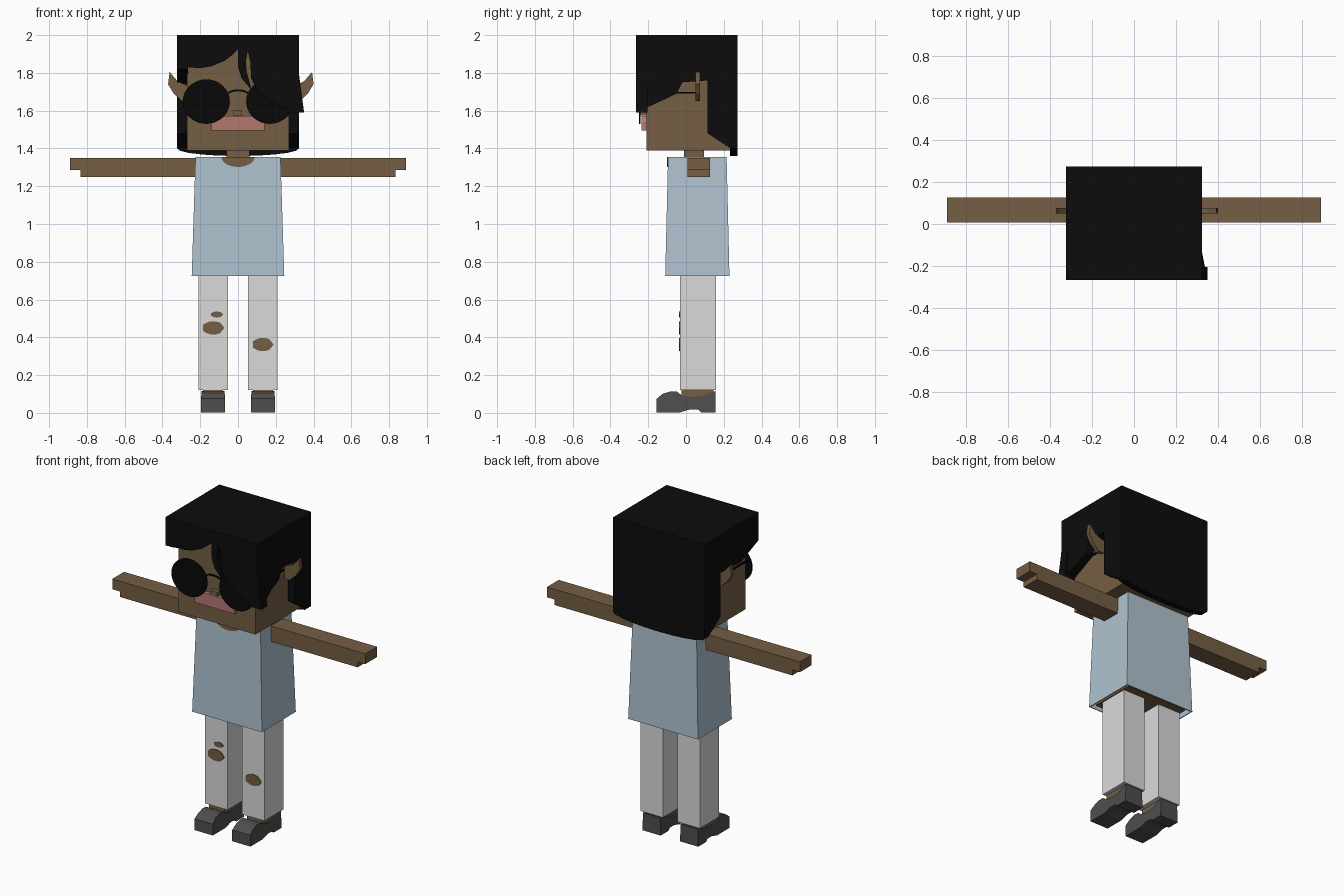
import bpy, bmesh, math
from mathutils import Matrix, Vector

cube = bpy.data.objects.get("Cube")
if cube:
    bpy.data.objects.remove(cube, do_unlink=True)


def material(name, hex_code):
    srgb = [int(hex_code[i:i + 2], 16) / 255 for i in (0, 2, 4)]
    rgb = [c / 12.92 if c < 0.04 else ((c + 0.055) / 1.055) ** 2.4 for c in srgb]
    mat = bpy.data.materials.new(name)
    mat.use_nodes = True
    mat.diffuse_color = (*rgb, 1)
    bsdf = mat.node_tree.nodes["Principled BSDF"]
    bsdf.inputs["Base Color"].default_value = (*rgb, 1)
    bsdf.inputs["Roughness"].default_value = 0.9
    return mat


skin = material("brown skin", "755E44")
hair = material("black hair", "0C0C0C")
glass = material("black glass", "080808")
lip = material("rose lips", "B4786F")
cloth = material("pale blue cloth", "B0C3D0")
denim = material("light grey denim", "DADADA")
leather = material("dark grey leather", "4E4E4E")


def finish(name, bm, mat):
    bmesh.ops.recalc_face_normals(bm, faces=bm.faces)
    mesh = bpy.data.meshes.new(name)
    bm.to_mesh(mesh)
    bm.free()
    mesh.materials.append(mat)
    obj = bpy.data.objects.new(name, mesh)
    bpy.context.collection.objects.link(obj)
    return obj


def prism(name, points, axis, low, high, mat):
    """Extrude a flat outline along an axis from low to high."""
    bm = bmesh.new()

    def place(p, d):
        return {"x": (d, *p), "y": (p[0], d, p[1]), "z": (*p, d)}[axis]

    face = bm.faces.new([bm.verts.new(place(p, low)) for p in points])
    grown = bmesh.ops.extrude_face_region(bm, geom=[face])["geom"]
    shift = Vector(place((0, 0), high - low))
    bmesh.ops.translate(bm, vec=shift, verts=[v for v in grown if isinstance(v, bmesh.types.BMVert)])
    return finish(name, bm, mat)


def box(name, x, y, z, mat):
    return prism(name, [(x[0], y[0]), (x[1], y[0]), (x[1], y[1]), (x[0], y[1])], "z", *z, mat)


def ellipse(cx, cz, rx, rz, start=0, end=2 * math.pi, n=14):
    return [(cx + rx * math.cos(start + (end - start) * i / n),
             cz + rz * math.sin(start + (end - start) * i / n)) for i in range(n)]


# Head, neck and face
box("head", (-0.27, 0.27), (-0.21, 0.236), (1.39, 1.97), skin)
box("neck", (-0.06, 0.06), (-0.01, 0.095), (1.33, 1.4), skin)
box("nose", (-0.025, 0.022), (-0.24, -0.2), (1.575, 1.603), skin)
prism("lips", [(-0.14, 1.495), (0.14, 1.495), (0.14, 1.54), (0.12, 1.572), (-0.115, 1.572), (-0.14, 1.54)],
      "y", -0.235, -0.2, lip)
for side, word, shift in ((1, "left", 0.03), (-1, "right", 0)):
    outline = [(0.26, 1.65), (0.295, 1.65), (0.34, 1.69), (0.37, 1.74), (0.362, 1.805), (0.32, 1.755), (0.26, 1.73)]
    prism(word + "_ear", [(side * (x + shift), z) for x, z in outline], "y", 0.05, 0.075, skin)

# Hair: cap, swept fringe, side panels and curved back
top, edge, front, back = 2.0, 0.322, -0.266, 0.273
box("hair_cap", (-edge, edge), (front, back), (1.94, top), hair)
fringe = [(-edge, top), (-edge, 1.82), (-0.26, 1.83), (-0.2, 1.825), (-0.14, 1.835), (-0.07, 1.865),
          (-0.03, 1.895), (0, 1.925), (0, 1.83), (0.02, 1.77), (0.07, 1.71), (0.063, 1.745), (0.044, 1.81),
          (0.043, 1.87), (0.052, 1.915), (0.065, 1.86), (0.07, 1.77), (0.1, 1.71), (0.16, 1.66),
          (0.25, 1.615), (0.35, 1.59), (edge, 1.8), (edge, top)]
prism("hair_fringe", fringe, "y", front, -0.205, hair)
rear = [(0.115, 1.76), (0.115, 1.48), (0.236, 1.4), (0.25, 1.4), (0.25, top)]
prism("left_hair_side", [(-0.13, top), (-0.13, 1.652), (-0.05, 1.69), (-0.02, 1.75)] + rear,
      "x", 0.265, edge, hair)
prism("right_hair_side", [(front, top), (front, 1.82), (-0.09, 1.75)] + rear, "x", -edge, -0.265, hair)
lock = prism("left_hair_lock", [(front, top), (front, 1.8), (front, 1.59), (-0.13, 1.652), (-0.13, 1.8), (-0.13, top)],
             "x", 0.265, edge, hair)
for v in lock.data.vertices:
    if v.co.z < 1.6 and v.co.x > 0.3:
        v.co.x = 0.35
hem = [(edge * math.cos(a), 1.4 - 0.04 * math.sin(a)) for a in [math.pi * i / 10 for i in range(11)]]
prism("hair_back", [(edge, top)] + hem + [(-edge, top)], "y", 0.234, back, hair)

# Round sunglasses
for side, word in ((1, "left"), (-1, "right")):
    prism(word + "_lens", ellipse(side * 0.168, 1.648, 0.125, 0.118, n=32), "y", -0.25, -0.242, glass)
    box(word + "_temple", sorted((side * 0.27, side * 0.278)), (-0.245, 0.07), (1.69, 1.7), glass)
arch = [math.pi * i / 8 for i in range(9)]
prism("glasses_bridge",
      [(0.06 * math.cos(a), 1.685 + 0.028 * math.sin(a)) for a in arch]
      + [(0.052 * math.cos(a), 1.683 + 0.02 * math.sin(a)) for a in reversed(arch)], "y", -0.25, -0.242, glass)

# Dress: tapered shell, open at the hem, with the body inside
bm = bmesh.new()
bottom = [bm.verts.new(p) for p in ((-0.245, -0.11, 0.725), (0.245, -0.11, 0.725), (0.245, 0.23, 0.725), (-0.245, 0.23, 0.725))]
upper = [bm.verts.new(p) for p in ((-0.225, -0.095, 1.356), (0.225, -0.095, 1.356), (0.225, 0.215, 1.356), (-0.225, 0.215, 1.356))]
bm.faces.new(upper)
for i in range(4):
    j = (i + 1) % 4
    bm.faces.new((bottom[i], bottom[j], upper[j], upper[i]))
dress = finish("dress", bm, cloth)
shell = dress.modifiers.new("thickness", "SOLIDIFY")
shell.thickness = 0.008
box("body", (-0.215, 0.215), (-0.085, 0.205), (0.735, 1.34), skin)
prism("neckline", ellipse(0, 1.354, 0.088, 0.052, math.pi, 2 * math.pi) + [(0.088, 1.354)], "y", -0.1, -0.093, skin)

# Arms, legs and shoes
shoe_outline = [(-0.155, 0.003), (-0.155, 0.075), (-0.125, 0.1), (-0.085, 0.113), (-0.05, 0.113), (-0.02, 0.092),
                (0.03, 0.083), (0.09, 0.09), (0.13, 0.11), (0.157, 0.115), (0.157, 0.003), (0.08, 0.003),
                (0.065, 0.018), (0.02, 0.018), (-0.03, 0.003)]
for side, word in ((1, "left"), (-1, "right")):
    def span(a, b):
        return sorted((side * a, side * b))
    prism(word + "_arm", [(side * x, z) for x, z in
          ((0.2, 1.25), (0.835, 1.25), (0.835, 1.285), (0.889, 1.285), (0.889, 1.35), (0.2, 1.35))],
          "y", 0.008, 0.126, skin)
    box(word + "_trouser_leg", span(0.052, 0.208), (-0.032, 0.158), (0.122, 0.8), denim)
    box(word + "_ankle", span(0.08, 0.185), (-0.025, 0.145), (0.05, 0.13), skin)
    shoe = prism(word + "_shoe", shoe_outline, "x", *span(0.068, 0.196), leather)
    for v in shoe.data.vertices:
        if v.co.z > 0.08:
            v.co.x += (side * 0.132 - v.co.x) * 0.06

# Torn knees with ragged edges
for name, cx, cz, rx, rz in (("left_knee_tear", 0.13, 0.362, 0.058, 0.036),
                             ("right_knee_tear", -0.132, 0.45, 0.06, 0.036),
                             ("right_small_tear", -0.112, 0.521, 0.034, 0.016)):
    ragged = [(cx + (x - cx) * (1 - 0.12 * (i % 2)), z) for i, (x, z) in enumerate(ellipse(cx, cz, rx, rz))]
    prism(name, ragged, "y", -0.037, -0.03, skin)
